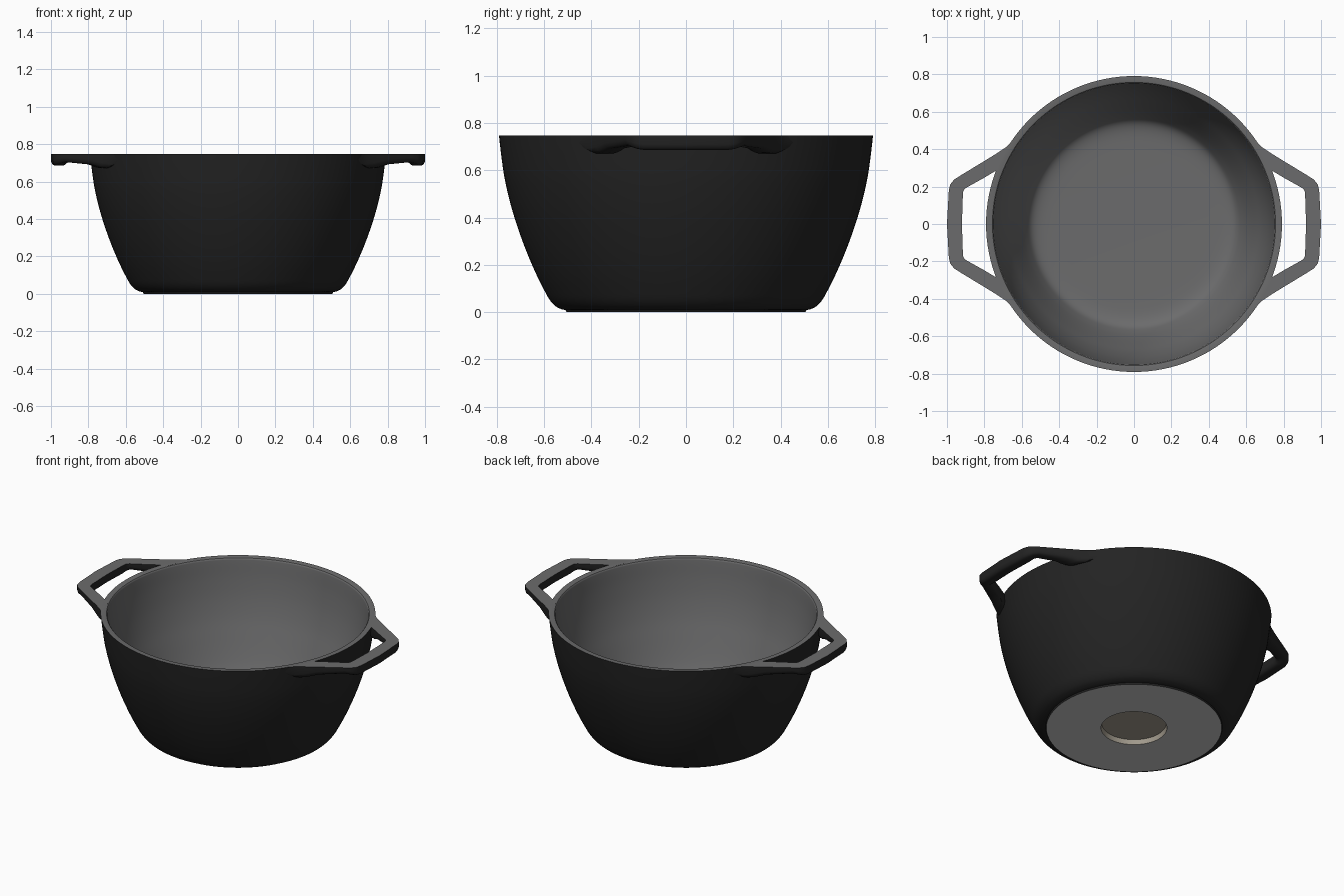
import bpy, bmesh, math

if "Cube" in bpy.data.objects:
    bpy.data.objects.remove(bpy.data.objects["Cube"])

def material(name, rgb):
    m = bpy.data.materials.new(name)
    m.diffuse_color = (*rgb, 1)
    m.use_nodes = True
    m.node_tree.nodes["Principled BSDF"].inputs["Base Color"].default_value = m.diffuse_color
    return m

BLACK = material("black_enamel", (0.017, 0.017, 0.017))
GREY = material("grey_iron", (0.148, 0.148, 0.15))
BROWN = material("warm_grey", (0.36, 0.325, 0.265))
PALE = material("pale_base", (0.56, 0.56, 0.56))
TOP = 0.747

def finish(name, bm, mats, angle=32):
    bmesh.ops.recalc_face_normals(bm, faces=bm.faces[:])
    me = bpy.data.meshes.new(name)
    bm.to_mesh(me)
    bm.free()
    for m in mats:
        me.materials.append(m)
    ob = bpy.data.objects.new(name, me)
    bpy.context.collection.objects.link(ob)
    bpy.ops.object.select_all(action='DESELECT')
    ob.select_set(True)
    bpy.context.view_layer.objects.active = ob
    bpy.ops.object.shade_smooth_by_angle(angle=math.radians(angle))
    return ob

def smooth_curve(pts, n=4):
    """Catmull-Rom through profile points."""
    out = []
    p = [pts[0]] + pts + [pts[-1]]
    for i in range(1, len(p) - 2):
        for k in range(n):
            t = k / n
            out.append(tuple(0.5 * (2*b + (c-a)*t + (2*a-5*b+4*c-d)*t*t + (3*b-a-3*c+d)*t**3)
                             for a, b, c, d in zip(p[i-1], p[i], p[i+1], p[i+2])))
    return out + [pts[-1]]

def lathe(sections, seg=128):
    """Revolve a chain of (points, material index) sections about z."""
    bm = bmesh.new()
    prev = None
    def ring(r, z):
        if r < 1e-5:
            return [bm.verts.new((0, 0, z))] * seg
        return [bm.verts.new((r*math.cos(2*math.pi*i/seg), r*math.sin(2*math.pi*i/seg), z)) for i in range(seg)]
    for pts, mat in sections:
        for r, z in pts:
            cur = ring(r, z)
            if prev:
                for i in range(seg):
                    j = (i + 1) % seg
                    vs = list(dict.fromkeys([prev[i], prev[j], cur[j], cur[i]]))
                    bm.faces.new(vs).material_index = mat
            prev = cur
    return bm

# pot body: recess, base, outer wall, rim and interior in one profile
outer = smooth_curve([(0.525, 0.012), (0.55, 0.024), (0.575, 0.05), (0.598, 0.09), (0.633, 0.16),
                      (0.672, 0.25), (0.709, 0.35), (0.740, 0.45), (0.766, 0.56), (0.781, 0.66),
                      (0.791, TOP)])
inner = smooth_curve([(0.752, TOP - 0.008), (0.748, 0.71), (0.737, 0.62), (0.717, 0.51), (0.687, 0.40),
                      (0.650, 0.30), (0.61, 0.20), (0.577, 0.13), (0.545, 0.085), (0.49, 0.065),
                      (0.40, 0.06)])
body = lathe([
    ([(0, 0.03), (0.185, 0.03), (0.19, 0.0)], 2),
    ([(0.505, 0.0)], 3),
    ([(0.509, 0.009)] + outer, 0),
    ([(0.764, TOP), (0.757, TOP - 0.002)] + inner + [(0, 0.06)], 1),
])
finish("pot_body", body, [BLACK, GREY, BROWN, PALE])

# loop handles: a section swept through (outer x,y, inner x,y, underside z) stations
HALF = [(0.630, 0.470, 0.700, 0.295, 0.705),
        (0.662, 0.432, 0.715, 0.287, 0.681),
        (0.688, 0.408, 0.745, 0.281, 0.671),
        (0.730, 0.380, 0.770, 0.266, 0.676),
        (0.790, 0.343, 0.805, 0.245, 0.692),
        (0.930, 0.258, 0.895, 0.195, 0.704),
        (0.962, 0.237, 0.907, 0.186, 0.697),
        (0.982, 0.212, 0.913, 0.174, 0.690),
        (0.990, 0.180, 0.915, 0.155, 0.686),
        (1.000, 0.000, 0.920, 0.000, 0.686)]

def handle(name, side):
    stations = HALF + [(a, -b, c, -d, z) for a, b, c, d, z in HALF[-2::-1]]
    bm = bmesh.new()
    rings = []
    for ox, oy, ix, iy, zb in stations:
        # t runs from outer (0) to inner (1) edge
        section = [(0, TOP), (0, zb + 0.024), (0.07, zb + 0.008), (0.22, zb),
                   (0.78, zb), (0.93, zb + 0.008), (1, zb + 0.024), (1, TOP)]
        rings.append([bm.verts.new((side*(ox + (ix-ox)*t), oy + (iy-oy)*t, z)) for t, z in section])
    for a, b in zip(rings, rings[1:]):
        for i in range(len(a)):
            j = (i + 1) % len(a)
            bm.faces.new((a[i], a[j], b[j], b[i]))
    bm.faces.new(rings[0])
    bm.faces.new(rings[-1])
    bmesh.ops.recalc_face_normals(bm, faces=bm.faces[:])
    # the ground top face is grey, everything else black
    for f in bm.faces:
        f.material_index = 1 if f.normal.z > 0.9 else 0
    finish(name, bm, [BLACK, GREY], 40)

handle("handle_right", 1)
handle("handle_left", -1)
